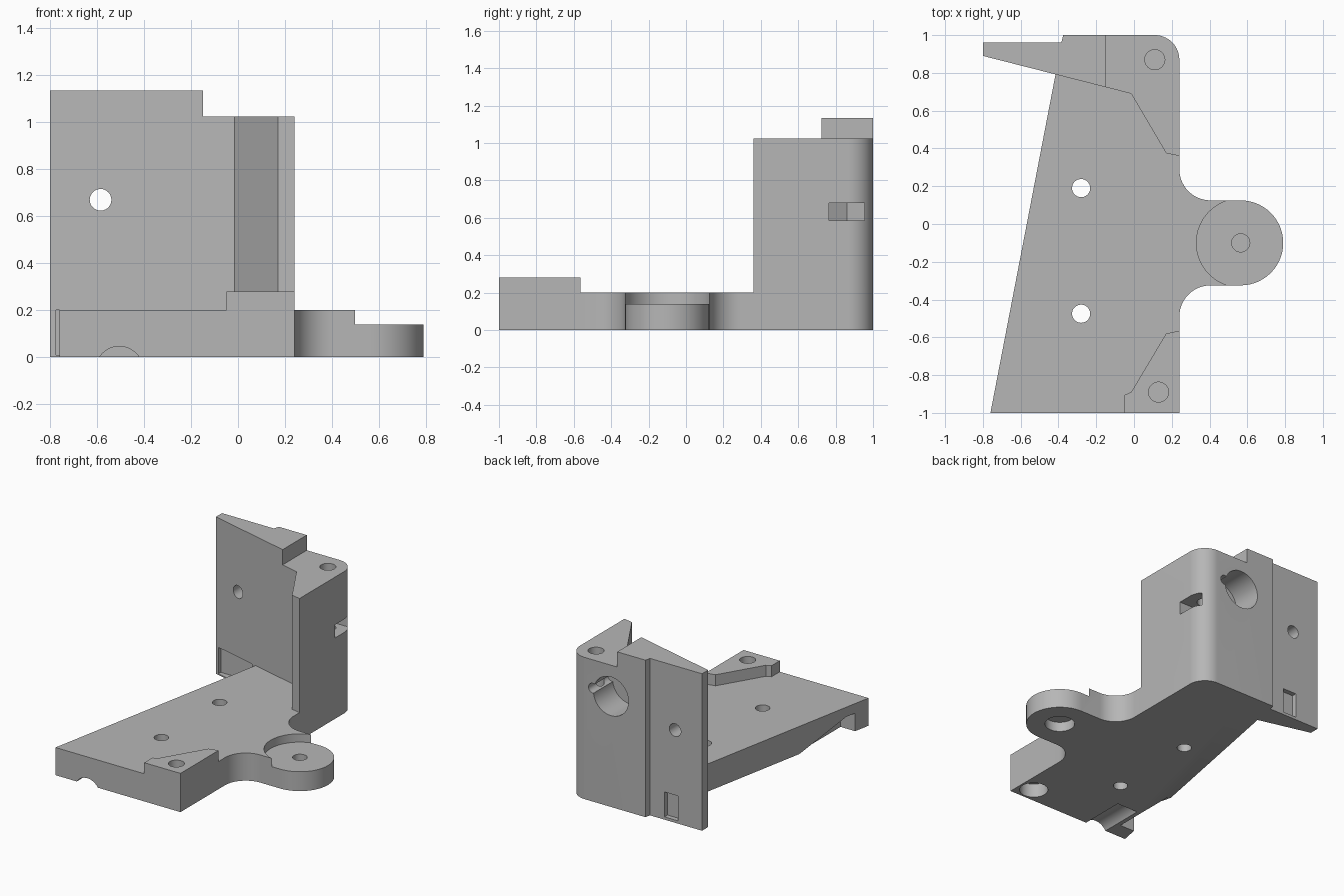
import bpy, bmesh
from math import cos, sin, radians, pi
from mathutils import Matrix, Vector

cube = bpy.data.objects.get("Cube")
if cube:
    bpy.data.objects.remove(cube, do_unlink=True)

grey = bpy.data.materials.new("light_grey")
grey.use_nodes = True
colour = (0.47, 0.47, 0.47, 1)
grey.diffuse_color = colour
grey.node_tree.nodes["Principled BSDF"].inputs["Base Color"].default_value = colour


def arc(cx, cy, r, start, end, steps=14):
    """Points along an arc, angles in degrees."""
    angles = [radians(start + (end - start) * i / steps) for i in range(steps + 1)]
    return [(cx + r * cos(a), cy + r * sin(a)) for a in angles]


def prism(name, outline, low, high, axis="z"):
    """Extrude an outline along z, y (outline is x, z) or x (outline is y, z)."""
    place = {"z": lambda a, b, d: (a, b, d),
             "y": lambda a, b, d: (a, d, b),
             "x": lambda a, b, d: (d, a, b)}[axis]
    bm = bmesh.new()
    bottom = [bm.verts.new(place(a, b, low)) for a, b in outline]
    top = [bm.verts.new(place(a, b, high)) for a, b in outline]
    bm.faces.new(bottom)
    bm.faces.new(top)
    for i in range(len(outline)):
        j = (i + 1) % len(outline)
        bm.faces.new((bottom[i], bottom[j], top[j], top[i]))
    bmesh.ops.recalc_face_normals(bm, faces=bm.faces)
    mesh = bpy.data.meshes.new(name)
    bm.to_mesh(mesh)
    bm.free()
    mesh.materials.append(grey)
    obj = bpy.data.objects.new(name, mesh)
    bpy.context.collection.objects.link(obj)
    return obj


def hole(cx, cy, r, low, high, axis="z"):
    return prism("hole_cutter", arc(cx, cy, r, 0, 352.5, 47), low, high, axis)


def box(x0, x1, y0, y1, z0, z1):
    return prism("box_cutter", [(x0, y0), (x1, y0), (x1, y1), (x0, y1)], z0, z1)


def combine(body, tool, operation):
    mod = body.modifiers.new("combine", "BOOLEAN")
    mod.operation = operation
    mod.solver = "EXACT"
    mod.object = tool
    bpy.context.view_layer.objects.active = body
    bpy.ops.object.modifier_apply(modifier=mod.name)
    bpy.data.objects.remove(tool, do_unlink=True)


# Base plate with the filleted round ear
EAR = (0.565, -0.1)
plate = [(-0.76, -1), (0.24, -1)]
plate += arc(0.405, -0.49, 0.165, 180, 90)
plate += arc(*EAR, 0.225, -90, 90, 28)
plate += arc(0.405, 0.29, 0.165, -90, -180)
plate += [(0.24, 0.6), (0.1, 0.8), (-0.2, 0.85), (-0.41, 0.82)]
body = prism("bracket_body", plate, 0, 0.2)

# Lowered top of the ear
combine(body, hole(*EAR, 0.235, 0.14, 0.4), "DIFFERENCE")

# Raised front corner pad
pad = [(-0.05, -1), (0.24, -1), (0.24, -0.565), (0.17, -0.58),
       (-0.015, -0.89), (-0.05, -0.905)]
combine(body, prism("corner_pad", pad, 0, 0.28), "UNION")

# Upright tower and tapered wall, stepped at the top
tower = [(0.24, 0.36), (0.24, 0.87)] + arc(0.11, 0.87, 0.13, 0, 90)[1:]
tower += [(-0.375, 1), (-0.385, 0.96), (-0.8, 0.96), (-0.8, 0.89),
          (-0.015, 0.69), (0.17, 0.375)]
combine(body, prism("tower", tower, 0, 1.135), "UNION")

cutters = [
    box(-0.15, 0.5, 0.2, 1.2, 1.025, 1.3),
    # Tower bolt hole and the pointed nut slot
    hole(0.11, 0.87, 0.053, 0.45, 1.2),
    prism("nut_slot", [(0.4, 0.765), (0.055, 0.765), (0, 0.86),
                       (0.055, 0.955), (0.4, 0.955)], 0.585, 0.68),
    # Blind bore with its side groove
    hole(-0.1, 0.80, 0.14, 0.78, 1.1, "y"),
    hole(0.045, 0.82, 0.035, 0.78, 1.1, "y"),
    # Wall hole, front pocket and back window
    hole(-0.585, 0.67, 0.046, 0.5, 1.1, "y"),
    box(-0.775, -0.45, 0.75, 0.91, 0.01, 0.2),
    box(-0.61, -0.5, 0.925, 1.1, 0.02, 0.2),
    # Ear and pad screw holes, with bottom counterbores
    hole(*EAR, 0.048, 0.085, 0.3),
    hole(*EAR, 0.1, -0.1, 0.07),
    hole(0.13, -0.89, 0.053, 0.115, 0.4),
    hole(0.13, -0.89, 0.095, -0.1, 0.1),
    # Groove under the front edge and sloped relief under the side
    hole(-0.505, -0.055, 0.101, -1.2, -0.67, "y"),
    prism("side_relief", [(-0.88, -0.1), (-0.88, 0.13), (-0.8, 0.13),
                          (-0.38, 0), (-0.38, -0.1)], -1, -0.62, "x"),
]
# Plate through holes
cutters += [hole(-0.28, y, 0.048, -0.2, 0.5) for y in (0.19, -0.475)]
for cutter in cutters:
    combine(body, cutter, "DIFFERENCE")

# Smooth rounded walls, sharp edges elsewhere
bpy.ops.object.select_all(action="DESELECT")
body.select_set(True)
bpy.context.view_layer.objects.active = body
bpy.ops.object.shade_smooth_by_angle(angle=radians(25))
